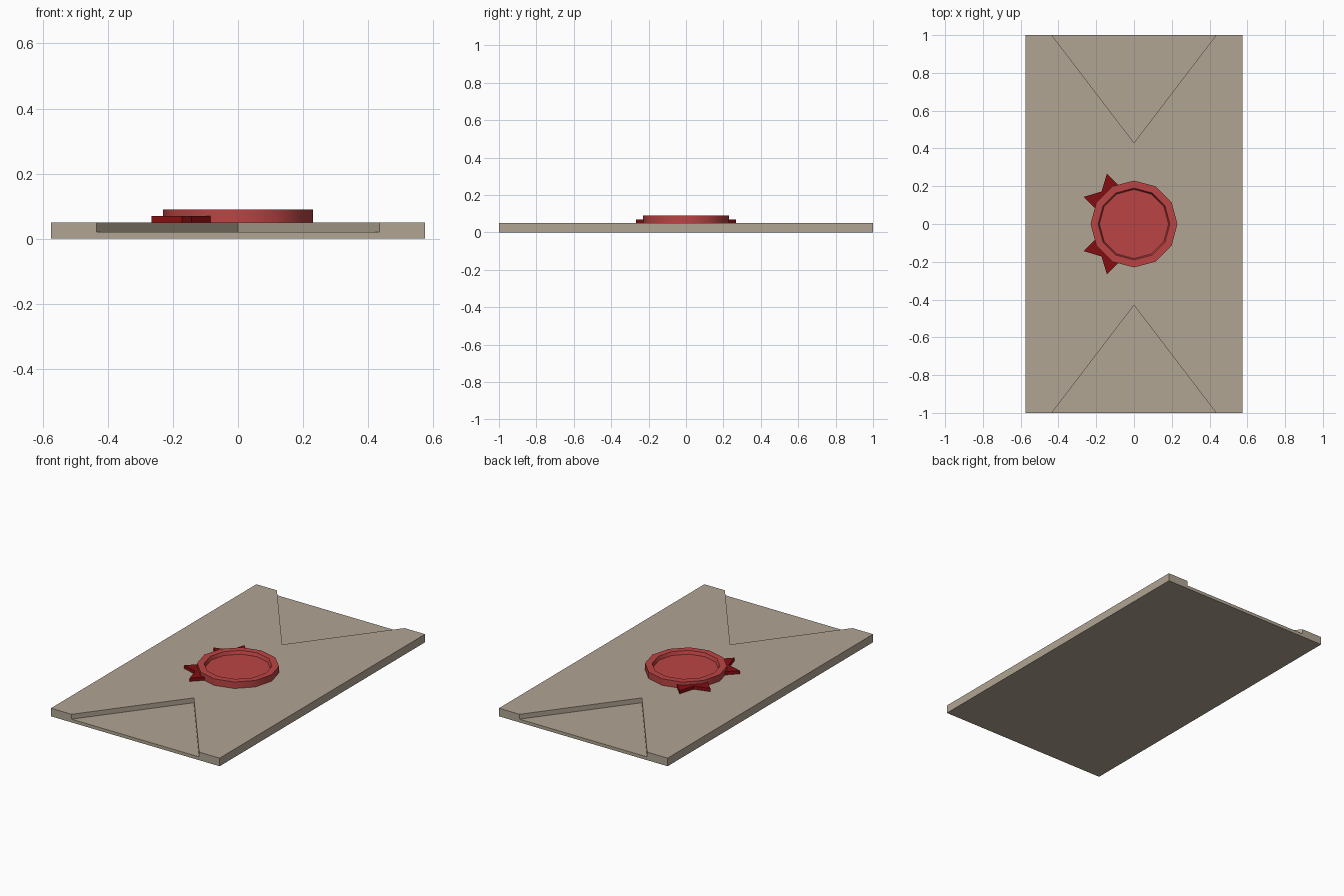
import bpy, bmesh, math

if "Cube" in bpy.data.objects:
    bpy.data.objects.remove(bpy.data.objects["Cube"])


def material(name, rgb):
    m = bpy.data.materials.new(name)
    m.diffuse_color = (*rgb, 1)
    m.use_nodes = True
    m.node_tree.nodes["Principled BSDF"].inputs["Base Color"].default_value = m.diffuse_color
    return m


paper = material("paper beige", (0.44, 0.375, 0.295))
wax = material("wax red", (0.50, 0.057, 0.057))
dark_red = material("ribbon dark red", (0.235, 0.004, 0.005))


def finish(name, bm, mat):
    bmesh.ops.recalc_face_normals(bm, faces=bm.faces)
    me = bpy.data.meshes.new(name)
    bm.to_mesh(me)
    bm.free()
    me.materials.append(mat)
    ob = bpy.data.objects.new(name, me)
    bpy.context.collection.objects.link(ob)
    return ob


def prism(name, pts, z0, z1, mat):
    """Extrude a flat outline from z0 to z1."""
    bm = bmesh.new()
    face = bm.faces.new([bm.verts.new((x, y, z0)) for x, y in pts])
    top = bmesh.ops.extrude_face_region(bm, geom=[face])["geom"]
    for v in top:
        if isinstance(v, bmesh.types.BMVert):
            v.co.z = z1
    return finish(name, bm, mat)


# Envelope slab with a triangular fold recess cut into each end
W, L = 0.575, 1.0
envelope = prism("envelope", [(-W, -L), (W, -L), (W, L), (-W, L)], 0, 0.05, paper)
apex, half = 0.43, 0.435
reach = 1.1
wide = half * (reach - apex) / (L - apex)
for s in (-1, 1):
    cutter = prism("fold_cutter", [(0, s * apex), (wide, s * reach), (-wide, s * reach)],
                   0.02, 0.1, paper)
    cutter.hide_render = True
    mod = envelope.modifiers.new("fold", 'BOOLEAN')
    mod.operation, mod.object, mod.solver = 'DIFFERENCE', cutter, 'EXACT'
    bpy.context.view_layer.objects.active = envelope
    bpy.ops.object.modifier_apply(modifier=mod.name)
    bpy.data.objects.remove(cutter)

# Wax seal: 12-sided disc with a raised rim, lathed from (radius, height) rings
N = 12
bm = bmesh.new()
rings = [[bm.verts.new((r * math.cos(2 * math.pi * i / N), r * math.sin(2 * math.pi * i / N), z))
          for i in range(N)]
         for r, z in [(0.23, 0.05), (0.23, 0.09), (0.19, 0.09), (0.183, 0.07)]]
for a, b in zip(rings, rings[1:]):
    for i in range(N):
        j = (i + 1) % N
        bm.faces.new((a[i], a[j], b[j], b[i]))
bm.faces.new(rings[0][::-1])
bm.faces.new(rings[-1])
seal = finish("wax_seal", bm, wax)
bpy.ops.object.select_all(action='DESELECT')
seal.select_set(True)
bpy.context.view_layer.objects.active = seal
bpy.ops.object.shade_smooth_by_angle(angle=math.radians(40))

# Two swallow-tailed ribbon ends poking out from under the seal
tail = [(0.2, -0.087), (0.29, -0.087), (0.243, 0), (0.29, 0.087), (0.2, 0.087)]
for name, deg in (("ribbon_back", 135), ("ribbon_front", 225)):
    c, s = math.cos(math.radians(deg)), math.sin(math.radians(deg))
    prism(name, [(c * u - s * v, s * u + c * v) for u, v in tail], 0.05, 0.07, dark_red)
